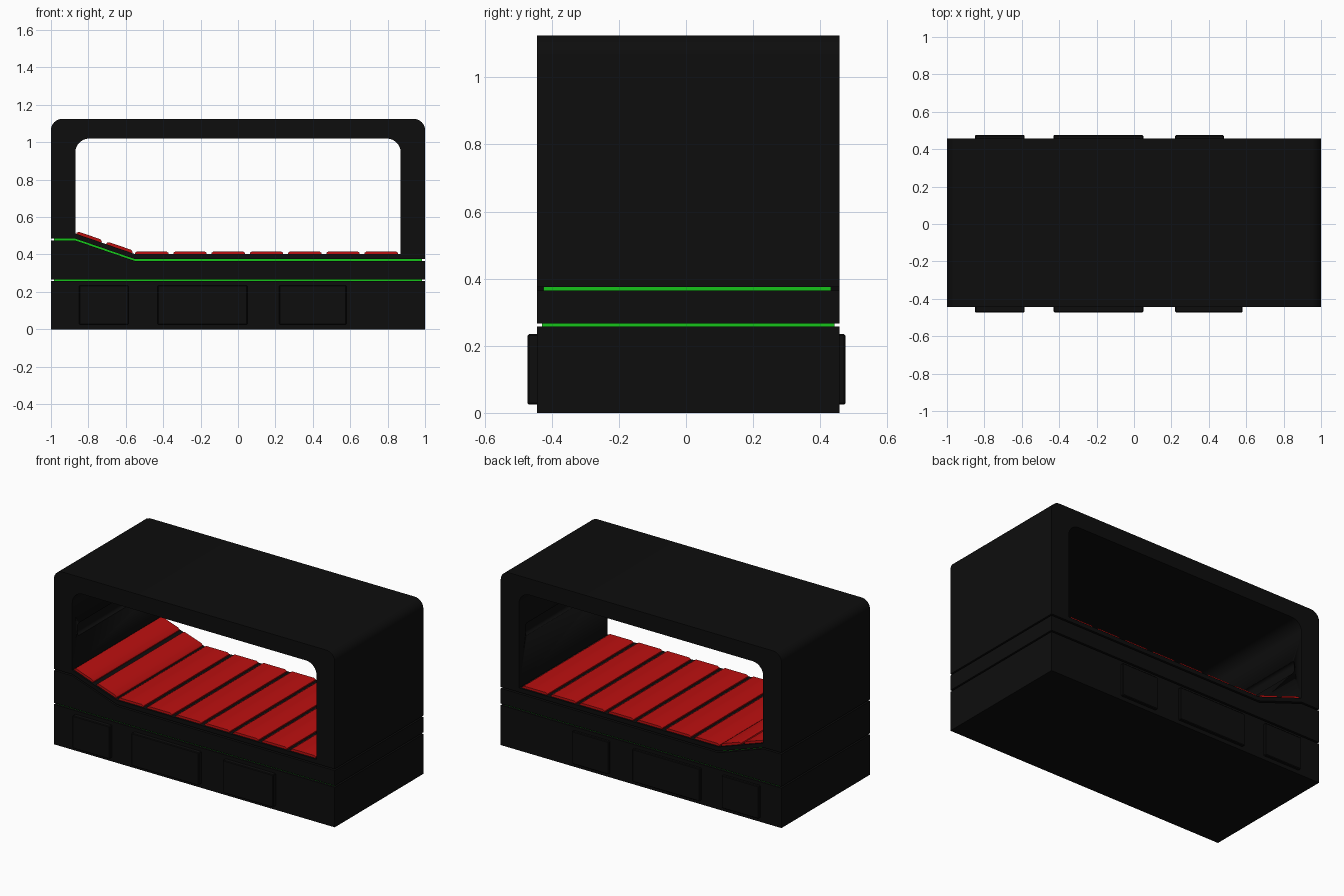
import bpy, bmesh
from math import sin, cos, pi
from mathutils import Matrix

if "Cube" in bpy.data.objects:
    bpy.data.objects.remove(bpy.data.objects["Cube"])


def material(name, rgb):
    m = bpy.data.materials.new(name)
    m.diffuse_color = (*rgb, 1)
    m.use_nodes = True
    m.node_tree.nodes["Principled BSDF"].inputs["Base Color"].default_value = m.diffuse_color
    return m


BLACK = material("black", (0.004, 0.004, 0.004))
RED = material("red", (0.5, 0.005, 0.005))
GREEN = material("green", (0.008, 0.55, 0.01))
Y0, Y1 = -0.444, 0.457


def finish(ob, mat):
    ob.data.materials.clear()
    ob.data.materials.append(mat)
    bpy.ops.object.select_all(action='DESELECT')
    ob.select_set(True)
    bpy.context.view_layer.objects.active = ob
    bpy.ops.object.shade_smooth_by_angle(angle=0.6)
    return ob


def prism(name, loops, y0, y1, mat):
    """Extrude x-z outlines (later loops are holes) from y0 to y1."""
    cu = bpy.data.curves.new(name, 'CURVE')
    cu.dimensions, cu.fill_mode, cu.extrude = '2D', 'BOTH', (y1 - y0) / 2
    for pts in loops:
        s = cu.splines.new('POLY')
        s.points.add(len(pts) - 1)
        for p, (x, z) in zip(s.points, pts):
            p.co = (x, z, 0, 1)
        s.use_cyclic_u = True
    tmp = bpy.data.objects.new(name + "_outline", cu)
    bpy.context.collection.objects.link(tmp)
    bpy.context.view_layer.update()
    dg = bpy.context.evaluated_depsgraph_get()
    me = bpy.data.meshes.new_from_object(tmp.evaluated_get(dg))
    bpy.data.objects.remove(tmp)
    me.transform(Matrix.Translation((0, (y0 + y1) / 2, 0)) @ Matrix.Rotation(pi / 2, 4, 'X'))
    bm = bmesh.new()
    bm.from_mesh(me)
    bmesh.ops.remove_doubles(bm, verts=bm.verts, dist=1e-5)
    bmesh.ops.recalc_face_normals(bm, faces=bm.faces)
    bm.to_mesh(me)
    bm.free()
    ob = bpy.data.objects.new(name, me)
    bpy.context.collection.objects.link(ob)
    return finish(ob, mat)


def box(name, x, y, z, mat, bevel=0.004, segments=1):
    bpy.ops.mesh.primitive_cube_add(size=1)
    ob = bpy.context.object
    ob.name = name
    ob.data.transform(Matrix.Translation([(a + b) / 2 for a, b in (x, y, z)])
                      @ Matrix.Diagonal([b - a for a, b in (x, y, z)] + [1]))
    m = ob.modifiers.new("bevel", 'BEVEL')
    m.width, m.segments = bevel, segments
    bpy.ops.object.modifier_apply(modifier=m.name)
    return finish(ob, mat)


def top_corners(w, top, r, n=8):
    """Rounded upper right then upper left corner."""
    right = [(w - r + r * cos(a), top - r + r * sin(a))
             for a in [pi / 2 * i / n for i in range(n + 1)]]
    return right + [(-x, z) for x, z in reversed(right)]


# Canopy shell: rounded frame with through opening and sloped head rest
outer = [(-1, 0.485), (-0.87, 0.485), (-0.55, 0.375), (1, 0.375)] + top_corners(1, 1.125, 0.06)
inner = [(-0.87, 0.512), (-0.55, 0.402), (0.87, 0.402)] + top_corners(0.87, 1.02, 0.075)
shell = prism("canopy_shell", [outer, inner], Y0, Y1, BLACK)

# Shallow horizontal slots in the inner side walls
cutter = box("slot_cutter", (-0.89, 0.89), (-0.39, 0.39), (0.71, 0.79), BLACK, 0.018, 4)
cutter.hide_render = True
m = shell.modifiers.new("slots", 'BOOLEAN')
m.operation, m.object, m.solver = 'DIFFERENCE', cutter, 'EXACT'
bpy.context.view_layer.objects.active = shell
bpy.ops.object.modifier_apply(modifier=m.name)
bpy.data.objects.remove(cutter)

# Middle body and base
prism("middle_body", [[(-1, 0.267), (1, 0.267), (1, 0.365), (-0.55, 0.365),
                       (-0.87, 0.475), (-1, 0.475)]], Y0, Y1, BLACK)
prism("base", [[(-1, 0), (1, 0), (1, 0.257), (-1, 0.257)]], Y0, Y1, BLACK)

# Green glowing strips recessed in the seams
prism("lower_light_strip", [[(-0.985, 0.257), (0.985, 0.257), (0.985, 0.267), (-0.985, 0.267)]],
      Y0 + 0.015, Y1 - 0.015, GREEN)
prism("upper_light_strip", [[(-0.985, 0.475), (-0.87, 0.475), (-0.55, 0.365), (0.985, 0.365),
                             (0.985, 0.375), (-0.55, 0.375), (-0.87, 0.485), (-0.985, 0.485)]],
      Y0 + 0.02, Y1 - 0.025, GREEN)

# Drawer panels, front and back
for side, last, y in (("front", 0.58, (-0.472, Y0 + 0.01)), ("back", 0.48, (Y1 - 0.01, 0.475))):
    for i, x in enumerate(((-0.85, -0.585), (-0.43, 0.05), (0.22, last))):
        box(f"{side}_drawer_{i + 1}", x, y, (0.025, 0.235), BLACK)


# Mattress slats: thin pads with chamfered upper edges, two on the slope
def pad(name, a, b):
    dx, dz = b[0] - a[0], b[1] - a[1]
    d = (dx * dx + dz * dz) ** 0.5
    ux, uz = dx / d, dz / d
    prof = [(0, 0), (d, 0), (d, 0.007), (d - 0.012, 0.015), (0.012, 0.015), (0, 0.007)]
    prism(name, [[(a[0] + s * ux - h * uz, a[1] + s * uz + h * ux) for s, h in prof]],
          Y0 + 0.012, Y1 - 0.012, RED)


def slope(x):
    return (x, 0.402 - (x + 0.55) * 0.11 / 0.32)


pad("head_pad_1", slope(-0.865), slope(-0.73))
pad("head_pad_2", slope(-0.705), slope(-0.565))
for i in range(7):
    x = -0.55 + 0.2045 * i
    pad(f"bed_pad_{i + 1}", (x, 0.402), (min(x + 0.178, 0.865), 0.402))
